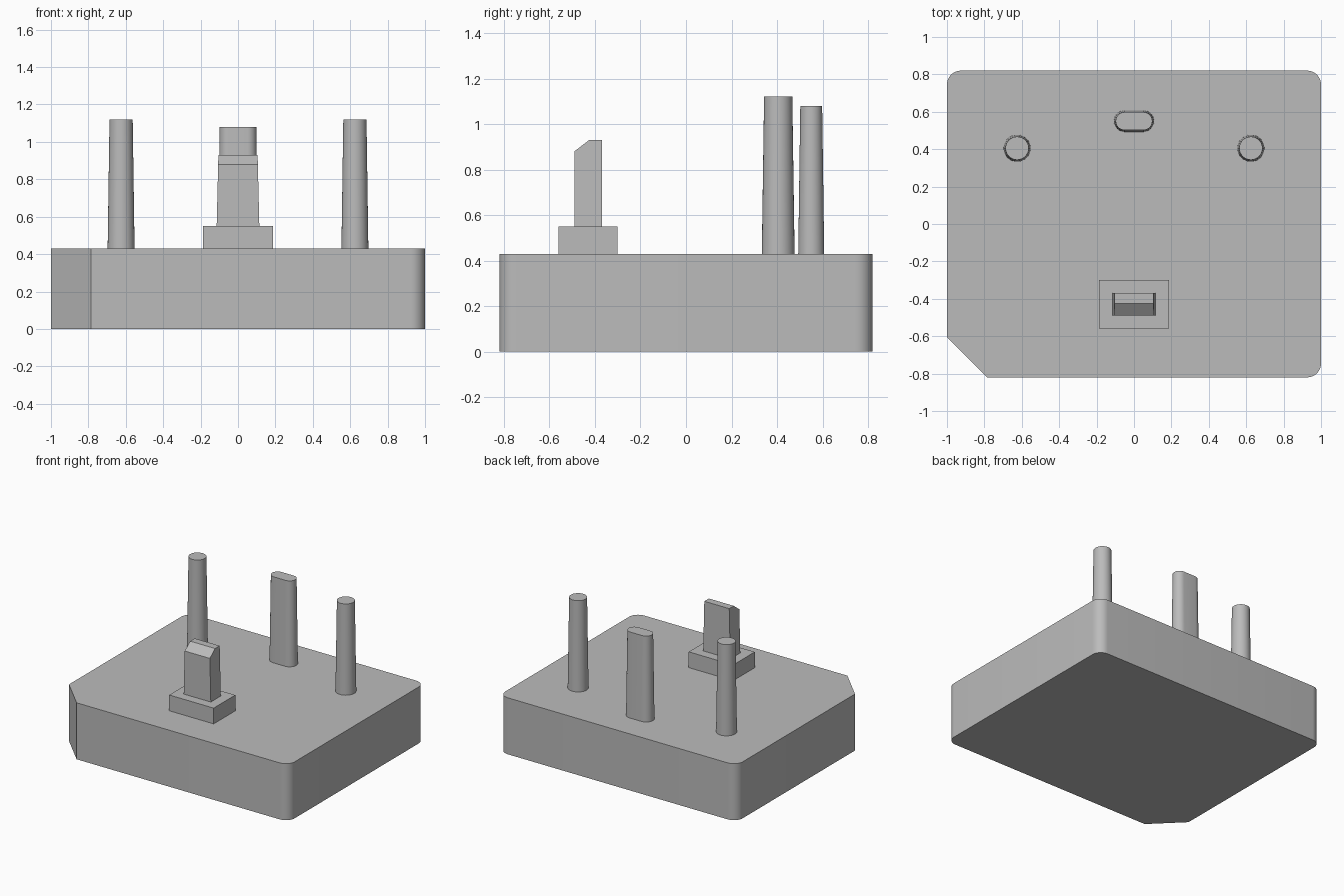
import bpy, bmesh, math

cube = bpy.data.objects.get("Cube")
if cube:
    bpy.data.objects.remove(cube, do_unlink=True)

grey = bpy.data.materials.new("plain grey")
grey.use_nodes = True
colour = (0.5, 0.5, 0.5, 1)
grey.diffuse_color = colour
grey.node_tree.nodes["Principled BSDF"].inputs["Base Color"].default_value = colour


def loft(name, first, second):
    """Solid between two matching loops of points."""
    bm = bmesh.new()
    a = [bm.verts.new(p) for p in first]
    b = [bm.verts.new(p) for p in second]
    bm.faces.new(a)
    bm.faces.new(b)
    for i in range(len(a)):
        j = (i + 1) % len(a)
        bm.faces.new((a[i], a[j], b[j], b[i]))
    bmesh.ops.recalc_face_normals(bm, faces=bm.faces)
    mesh = bpy.data.meshes.new(name)
    bm.to_mesh(mesh)
    bm.free()
    mesh.materials.append(grey)
    obj = bpy.data.objects.new(name, mesh)
    bpy.context.collection.objects.link(obj)
    bpy.ops.object.select_all(action='DESELECT')
    obj.select_set(True)
    bpy.context.view_layer.objects.active = obj
    bpy.ops.object.shade_smooth_by_angle(angle=math.radians(30))
    return obj


def arc(cx, cy, r, start, sweep, steps):
    """Points of an arc, angles in degrees."""
    angles = [math.radians(start + sweep * i / steps) for i in range(steps + 1)]
    return [(cx + r * math.cos(t), cy + r * math.sin(t)) for t in angles]


def at(points, z):
    return [(x, y, z) for x, y in points]


def slot(cx, cy, r, reach):
    """Rounded outline; reach is the half distance between its end centres."""
    if reach == 0:
        return arc(cx, cy, r, 0, 360, 32)[:-1]
    return arc(cx + reach, cy, r, -90, 180, 16) + arc(cx - reach, cy, r, 90, 180, 16)


TOP = 0.43

# Block with three rounded corners and one cut corner
W, D, R, CUT = 1.0, 0.82, 0.075, 0.215
outline = [(-W, -D + CUT), (-W + CUT, -D)]
for sx, sy, start in ((1, -1, -90), (1, 1, 0), (-1, 1, 90)):
    outline += arc(sx * (W - R), sy * (D - R), R, start, 90, 10)
loft("base_block", at(outline, 0), at(outline, TOP))

# Tapered pins
for name, x in (("right_round_pin", -0.625), ("left_round_pin", 0.625)):
    loft(name, at(slot(x, 0.405, 0.072, 0), TOP), at(slot(x, 0.405, 0.062, 0), 1.12))
loft("flat_pin", at(slot(0, 0.55, 0.057, 0.05), TOP),
     at(slot(0, 0.55, 0.048, 0.05), 1.08))

# Plinth of the front post
plinth = [(-0.187, -0.56), (0.187, -0.56), (0.187, -0.3), (-0.187, -0.3)]
loft("post_plinth", at(plinth, TOP), at(plinth, 0.55))

# Front post: bevelled side profile, narrowing with height
profile = [(-0.49, 0.55), (-0.37, 0.55), (-0.37, 0.93), (-0.425, 0.93), (-0.49, 0.88)]
sides = [[(s * (0.114 - 0.024 * (z - 0.55)), y, z) for y, z in profile] for s in (-1, 1)]
loft("front_post", *sides)
